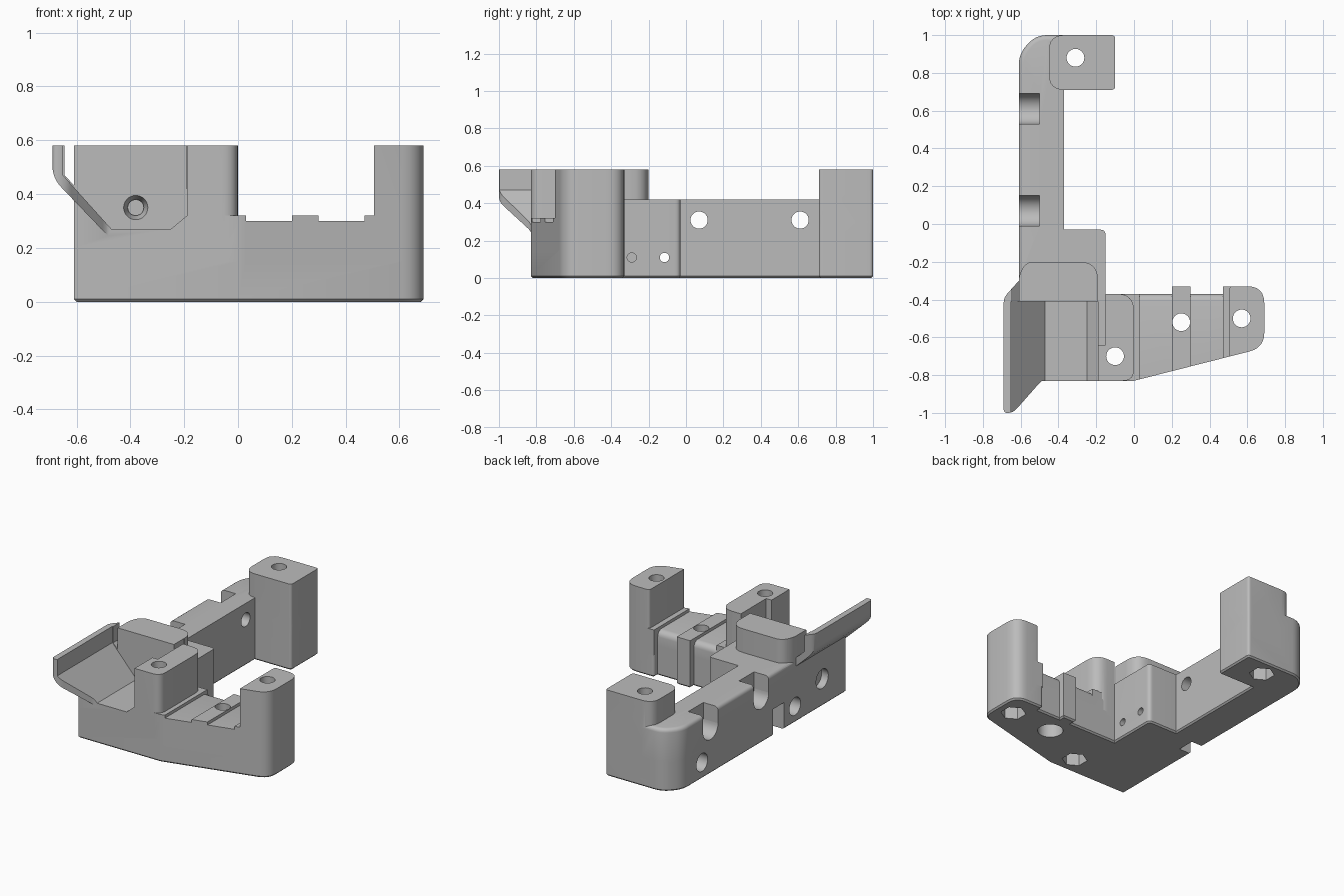
import bpy, bmesh, math
from mathutils import Matrix, Vector

cube = bpy.data.objects.get("Cube")
if cube:
    bpy.data.objects.remove(cube)

grey = bpy.data.materials.new("plain grey")
grey.use_nodes = True
GREY = (0.5, 0.5, 0.5, 1)
grey.diffuse_color = GREY
grey.node_tree.nodes["Principled BSDF"].inputs["Base Color"].default_value = GREY


def rounded(points, steps=6):
    """Round each corner that carries a third value, its tangent length."""
    out, n = [], len(points)
    for i, p in enumerate(points):
        c = Vector(p[:2])
        r = p[2] if len(p) > 2 else 0
        if not r:
            out.append(c)
            continue
        a = c + (Vector(points[i - 1][:2]) - c).normalized() * r
        b = c + (Vector(points[(i + 1) % n][:2]) - c).normalized() * r
        for k in range(steps + 1):
            t = k / steps
            out.append(a * (1 - t) ** 2 + c * 2 * t * (1 - t) + b * t * t)
    return out


def finish(bm, name):
    bmesh.ops.recalc_face_normals(bm, faces=bm.faces)
    mesh = bpy.data.meshes.new(name)
    bm.to_mesh(mesh)
    bm.free()
    mesh.materials.append(grey)
    obj = bpy.data.objects.new(name, mesh)
    bpy.context.collection.objects.link(obj)
    return obj


def prism(name, points, lo, hi, axis="z", bevel=None, width=0.03, segments=4):
    """Extrude a plan (axis z) or a front profile (axis y); bevel edges by rule."""
    bm = bmesh.new()
    place = (lambda p, h: (p.x, p.y, h)) if axis == "z" else (lambda p, h: (p.x, h, p.y))
    face = bm.faces.new([bm.verts.new(place(p, lo)) for p in rounded(points)])
    moved = bmesh.ops.extrude_face_region(bm, geom=[face])["geom"]
    shift = (0, 0, hi - lo) if axis == "z" else (0, hi - lo, 0)
    bmesh.ops.translate(bm, vec=shift, verts=[v for v in moved if isinstance(v, bmesh.types.BMVert)])
    if bevel:
        edges = [e for e in bm.edges if bevel(*[v.co for v in e.verts])]
        bmesh.ops.bevel(bm, geom=edges, offset=width, segments=segments,
                        profile=0.5, affect="EDGES")
    return finish(bm, name)


def box(name, x0, x1, y0, y1, z0, z1):
    return prism(name, [(x0, y0), (x1, y0), (x1, y1), (x0, y1)], z0, z1)


def bore(axis, a, b, lo, hi, r, sides=32, r2=None):
    """Round or hexagonal cutter along one axis, centred on the other two."""
    mid = (lo + hi) / 2
    where = {"x": (mid, a, b), "y": (a, mid, b), "z": (a, b, mid)}[axis]
    turn = {"x": Matrix.Rotation(math.pi / 2, 4, "Y"),
            "y": Matrix.Rotation(-math.pi / 2, 4, "X"), "z": Matrix()}[axis]
    bm = bmesh.new()
    bmesh.ops.create_cone(bm, cap_ends=True, segments=sides, radius1=r,
                          radius2=r if r2 is None else r2, depth=hi - lo,
                          matrix=Matrix.Translation(where) @ turn)
    return finish(bm, "cutter")


def combine(target, other, operation):
    mod = target.modifiers.new(operation.title(), "BOOLEAN")
    mod.operation, mod.solver, mod.object = operation, "EXACT", other
    bpy.context.view_layer.objects.active = target
    bpy.ops.object.modifier_apply(modifier=mod.name)
    bpy.data.objects.remove(other)


def front_y(x):
    return -0.83 + 0.254 * max(x, 0)


TOP = 0.58
# Base footprint with a chamfered underside
body = prism("bracket_body", [
    (-.61, -.83), (0, -.83), (.69, front_y(.69), .08), (.69, -.33, .09), (.47, -.33, .02),
    (.47, -.37), (.30, -.37), (.30, -.33), (.20, -.33), (.20, -.37), (-.15, -.37),
    (-.15, -.03, .03), (-.37, -.03), (-.37, .71), (-.10, .71, .02), (-.10, 1, .02),
    (-.52, 1, .06), (-.61, .9, .06)], 0, .2,
    bevel=lambda a, b: max(a.z, b.z) < .01, width=.01, segments=1)

parts = [
    # Long arm with rounded outer top edge
    prism("arm", [(-.61, -.5), (-.15, -.5), (-.15, -.03, .03), (-.37, -.03), (-.37, 1),
                  (-.52, 1, .06), (-.61, .9, .06)], .15, .42,
          bevel=lambda a, b: min(a.z, b.z) > .41 and (a.x + b.x) / 2 < -.39, width=.025),
    # Rear tower, its upper part overlapping the arm
    prism("rear_tower", [(-.37, .71), (-.10, .71, .02), (-.10, 1, .02), (-.37, 1)], .15, TOP),
    prism("rear_tower_top", [(-.45, .71, .08), (-.10, .71, .02), (-.10, 1, .02),
                             (-.45, 1, .08)], .3, TOP),
    # Front block with post, and the wall behind the tray
    prism("front_block", [(-.61, -.83), (0, -.83, .06), (0, -.37, .09), (-.15, -.37),
                          (-.15, -.41), (-.61, -.41)], .15, TOP),
    prism("tray_wall", [(-.61, -.45), (-.19, -.45), (-.19, -.20, .1), (-.57, -.20, .04),
                        (-.61, -.27, .04)], .3, TOP),
    # Deck with rounded back edge
    prism("deck", [(-.06, -.83), (0, -.83), (.6, front_y(.6)), (.6, -.37), (-.06, -.37)],
          .15, .30, bevel=lambda a, b: min(a.z, b.z) > .29 and min(a.y, b.y) > -.38, width=.04),
    # Corner tower
    prism("corner_tower", [(.505, front_y(.505)), (.69, front_y(.69), .08), (.69, -.33, .09),
                           (.505, -.33, .02)], .15, TOP),
]
# Raised ribs across the deck
for x0, x1, back in [(-.05, .03, -.37), (.20, .30, -.33), (.47, .55, -.33)]:
    parts.append(prism("rib", [(x0, front_y(x0)), (max(x0, 0), front_y(x0)), (x1, front_y(x1)),
                               (x1, back), (x0, back)] if x0 < 0 else
                       [(x0, front_y(x0)), (x1, front_y(x1)), (x1, back), (x0, back)], .15, .32))

# Flared tray lip, trimmed to its plan outline
lip = prism("tray_lip", [(-.69, .58), (-.645, .58), (-.645, .47), (-.45, .27), (-.45, .21),
                         (-.69, .46, .05)], -1, -.25, axis="y")
combine(lip, prism("trim", [(-.69, -.39, .03), (-.69, -1, .02), (-.64, -1, .03),
                            (-.49, -.83, .02), (-.45, -.82), (-.45, -.27), (-.6, -.29)],
                   .1, .7), "INTERSECT")
parts.append(lip)

for part in parts:
    combine(body, part, "UNION")

cutters = [
    # Tray pocket, open at the front
    prism("pocket", [(-.65, .7), (-.65, .47), (-.47, .27), (-.25, .27), (-.19, .32), (-.19, .7)],
          -1.1, -.41, axis="y"),
    # Gap between post and wall
    box("gap", -.191, -.15, -.64, -.30, .42, .7),
    # Slot at the foot of the outer side
    box("foot_slot", -.7, -.52, -.175, -.055, -.1, .18),
    # Countersunk hole in the tray wall
    bore("y", -.38, .35, -.42, -.36, .048, r2=.03),
    bore("y", -.38, .35, -.37, -.25, .03),
    # Stepped hole low on the outer side
    bore("x", -.58, .185, -.7, -.56, .065), bore("x", -.58, .185, -.6, -.4, .038),
    bore("x", .70, .11, -.7, -.45, .06), bore("x", -.29, .11, -.7, -.45, .06),
]
# Cross bolt holes with open-topped head recesses
for y in (.07, .61):
    cutters += [bore("x", y, .31, -.7, -.3, .046), bore("x", y, .31, -.7, -.5, .08),
                box("recess", -.7, -.5, y - .08, y + .08, .31, .7)]
# Small screw holes in the inner block
for y in (-.29, -.115):
    cutters.append(bore("x", y, .11, -.56, -.1, .025))
# Vertical bolt holes with nut or head recesses underneath
for x, y, sides in [(-.31, .88, 6), (.57, -.5, 6), (-.10, -.70, 6), (.25, -.52, 32)]:
    cutters += [bore("z", x, y, -.1, .8, .047), bore("z", x, y, -.1, .12, .08, sides)]

for cutter in cutters:
    combine(body, cutter, "DIFFERENCE")

bpy.ops.object.select_all(action="DESELECT")
body.select_set(True)
bpy.context.view_layer.objects.active = body
bpy.ops.object.shade_smooth_by_angle(angle=math.radians(30))
